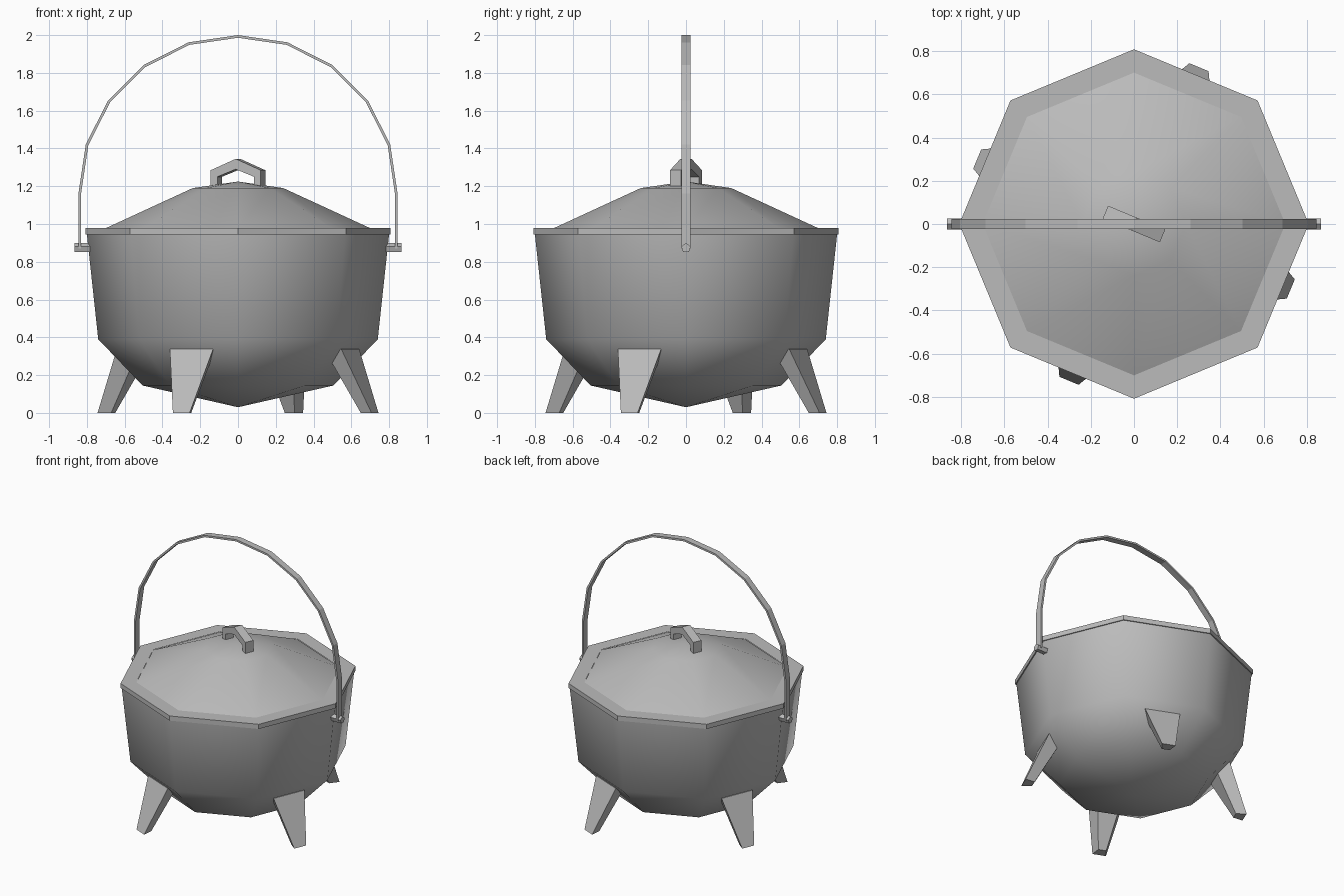
import bpy, bmesh, math
from mathutils import Matrix, Vector

if "Cube" in bpy.data.objects:
    bpy.data.objects.remove(bpy.data.objects["Cube"])

GREY = (0.5, 0.5, 0.5, 1)
iron = bpy.data.materials.new("grey iron")
iron.use_nodes = True
iron.diffuse_color = GREY
iron.node_tree.nodes["Principled BSDF"].inputs["Base Color"].default_value = GREY


def finish(name, bm, smooth=False):
    bmesh.ops.remove_doubles(bm, verts=bm.verts, dist=0.0001)
    bmesh.ops.recalc_face_normals(bm, faces=bm.faces)
    mesh = bpy.data.meshes.new(name)
    bm.to_mesh(mesh)
    bm.free()
    mesh.materials.append(iron)
    obj = bpy.data.objects.new(name, mesh)
    bpy.context.collection.objects.link(obj)
    if smooth:
        bpy.ops.object.select_all(action='DESELECT')
        obj.select_set(True)
        bpy.context.view_layer.objects.active = obj
        bpy.ops.object.shade_smooth_by_angle(angle=math.radians(50))
    return obj


def lathe(name, profile, smooth=True):
    # Spin a (radius, height) profile into an eight-sided shell
    bm = bmesh.new()
    verts = [bm.verts.new((r, 0, z)) for r, z in profile]
    edges = [bm.edges.new(pair) for pair in zip(verts, verts[1:])]
    bmesh.ops.spin(bm, geom=verts + edges, cent=(0, 0, 0), axis=(0, 0, 1),
                   angle=math.tau, steps=8)
    return finish(name, bm, smooth)


def loft(name, rings):
    # Join matching rings of points and cap both ends
    bm = bmesh.new()
    loops = [[bm.verts.new(p) for p in ring] for ring in rings]
    n = len(loops[0])
    for a, b in zip(loops, loops[1:]):
        for i in range(n):
            j = (i + 1) % n
            bm.faces.new((a[i], a[j], b[j], b[i]))
    bm.faces.new(loops[0])
    bm.faces.new(loops[-1])
    return finish(name, bm)


# Pot body, lid rim and domed lid
lathe("pot_body", [(0, 0.03), (0.505, 0.145), (0.74, 0.39), (0.8, 0.945)])
lathe("lid_rim", [(0.7, 0.98), (0.808, 0.98), (0.808, 0.945), (0.7, 0.945)], False)
lathe("lid_dome", [(0.7, 0.978), (0.24, 1.19), (0, 1.225)])


# Four splayed legs, one on every second face of the pot
def leg_ring(z, inner, inner_half, outer, outer_half):
    return [(inner, -inner_half, z), (outer, -outer_half, z),
            (outer, outer_half, z), (inner, inner_half, z)]


for i, side in enumerate(("back_left", "back_right", "front_right", "front_left")):
    leg = loft(side + "_leg", [leg_ring(0, 0.715, 0.028, 0.785, 0.048),
                               leg_ring(0.338, 0.53, 0.09, 0.643, 0.124)])
    leg.data.transform(Matrix.Rotation(math.radians(67.5 + 90 * i), 4, 'Z'))

# Bail handle: a flat strap following an arch
half = [(0.838, 0.87), (0.838, 1.16), (0.799, 1.42), (0.682, 1.65),
        (0.497, 1.835), (0.26, 1.955)]
path = [Vector((x, 0, z)) for x, z in
        half + [(0, 1.993)] + [(-x, z) for x, z in reversed(half)]]
rings = []
for i, p in enumerate(path):
    along = (path[min(i + 1, len(path) - 1)] - path[max(i - 1, 0)]).normalized()
    out = Vector((along.z, 0, -along.x)) * 0.007
    wide = Vector((0, 0.024, 0))
    rings.append([p + out + wide, p + out - wide, p - out - wide, p - out + wide])
loft("bail_handle", rings)

# Five-sided pegs holding the bail
for side, name in ((1, "left_peg"), (-1, "right_peg")):
    loft(name, [[(side * x, 0.026 * math.sin(k * math.tau / 5),
                  0.873 + 0.026 * math.cos(k * math.tau / 5)) for k in range(5)]
                for x in (0.77, 0.865)])

# Peaked grip on the lid
grip = [(-0.143, 1.18), (-0.143, 1.285), (0, 1.345), (0.143, 1.285), (0.143, 1.18),
        (0.105, 1.18), (0.105, 1.25), (0, 1.29), (-0.105, 1.25), (-0.105, 1.18)]
lid_grip = loft("lid_grip", [[(x, y, z) for x, z in grip] for y in (-0.032, 0.032)])
lid_grip.data.transform(Matrix.Rotation(math.radians(-22.5), 4, 'Z'))
